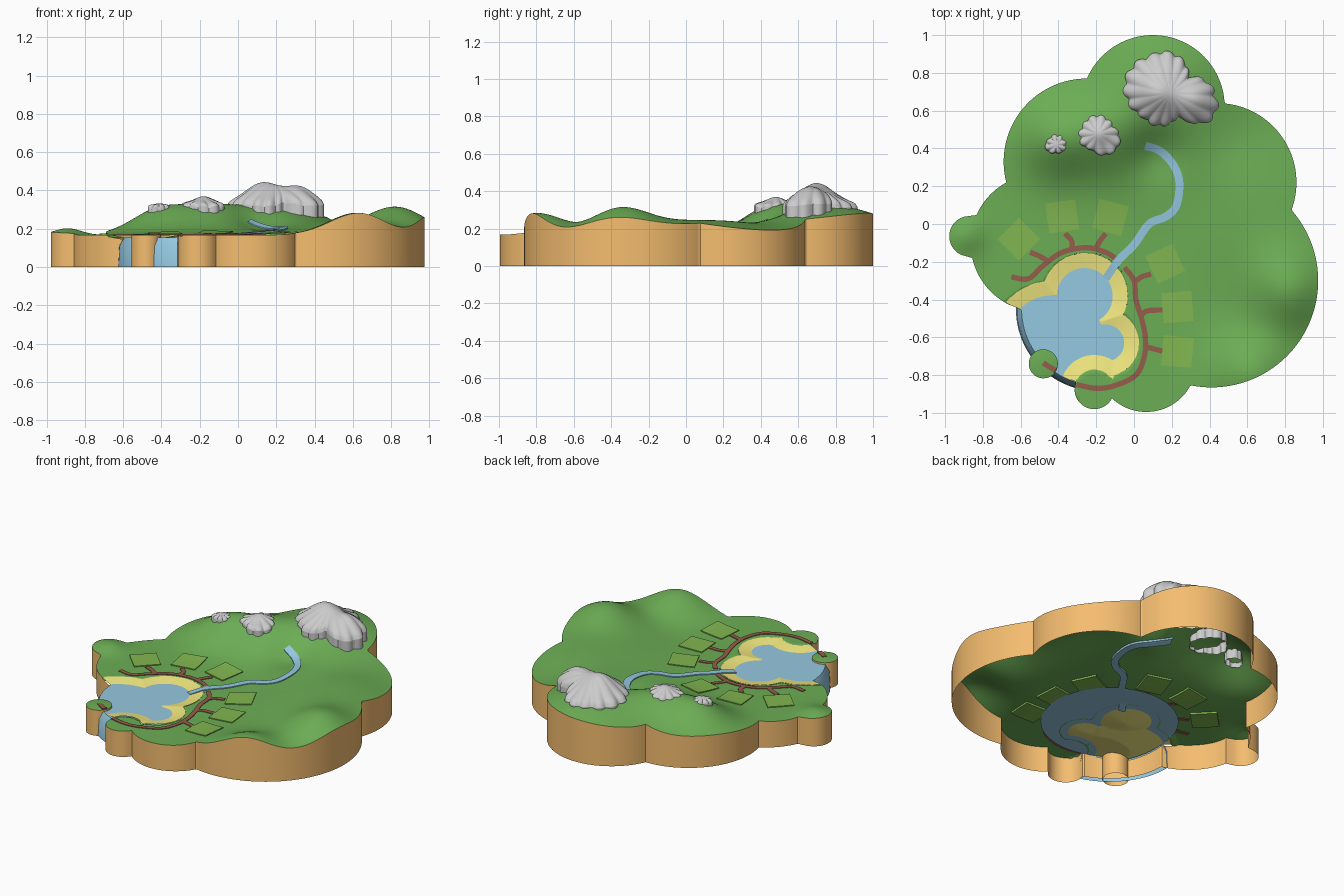
import bpy, bmesh
from math import sin, cos, pi, hypot, exp, sqrt, atan2, radians
from mathutils import Vector

if "Cube" in bpy.data.objects:
    bpy.data.objects.remove(bpy.data.objects["Cube"])

def material(name, r, g, b):
    m = bpy.data.materials.new(name)
    m.diffuse_color = (r, g, b, 1)
    m.use_nodes = True
    m.node_tree.nodes["Principled BSDF"].inputs["Base Color"].default_value = m.diffuse_color
    return m

GRASS = material("grass", .15, .42, .09)
PLOT = material("plot_grass", .22, .47, .08)
SAND = material("sand", .91, .83, .22)
WATER = material("water", .30, .58, .75)
EARTH = material("earth", .91, .51, .16)
PATH = material("path", .30, .11, .07)

# Plan shapes as circles (x, y, radius)
LAKE = (-.19, -.45, .40)
SPIT = (-.21, -.875, .105)
ISLET = (-.48, -.74, .077)
LAND = [(.1, .62, .38), (-.25, .33, .44), (.44, .22, .42), (.41, -.30, .565),
        (.065, -.73, .265), (-.87, -.065, .108), (-.5, -.1, .365), SPIT]
BOWL = [(-.26, -.38, .225), (-.15, -.63, .175), (-.49, -.45, .14), (-.42, -.65, .35)]
# Hills (x, y, height, spread)
HILLS = [(.15, .75, .16, .3), (-.15, .48, .08, .15), (-.42, .45, .115, .14),
         (.12, .38, -.05, .1), (.62, -.8, .115, .15), (.83, -.36, .12, .15),
         (.7, -.03, .07, .25), (.6, .25, .025, .15), (-.89, -.06, .035, .07)]
WATER_Z = .155

def dist(c, x, y):
    return hypot(x - c[0], y - c[1]) - c[2]

def bowl_dist(x, y):
    return max(min(dist(c, x, y) for c in BOWL), -dist(SPIT, x, y))

def height(x, y):
    z = .167 + sum(h * exp(-((x - a)**2 + (y - b)**2) / (2 * s * s)) for a, b, h, s in HILLS)
    d = bowl_dist(x, y)
    return z + .17 * d if d < 0 else z

def land_height(x, y):
    return height(x, y) - (.008 if bowl_dist(x, y) < 0 else 0)

def reach(circles, cx, cy, t):
    """Farthest hit of a ray on a group of circles."""
    best = 0
    for a, b, r in circles:
        p = (a - cx) * cos(t) + (b - cy) * sin(t)
        k = r * r - ((a - cx)**2 + (b - cy)**2 - p * p)
        if k >= 0:
            best = max(best, p + sqrt(k))
    return best

def finish(name, verts, faces, mat, angle=40):
    me = bpy.data.meshes.new(name)
    me.from_pydata(verts, [], faces)
    bm = bmesh.new()
    bm.from_mesh(me)
    bmesh.ops.delete(bm, geom=[v for v in bm.verts if not v.link_faces], context='VERTS')
    bm.to_mesh(me)
    bm.free()
    me.shade_smooth()
    me.set_sharp_from_angle(angle=radians(angle))
    if mat:
        me.materials.append(mat)
    ob = bpy.data.objects.new(name, me)
    bpy.context.collection.objects.link(ob)
    return ob

def polar(name, c, radius, z, rings, n, mat, keep=None, angle=40):
    """Disc-like surface: radius(angle), z(x, y, t)."""
    rad = [radius(2 * pi * i / n) for i in range(n)]
    verts = [(c[0], c[1], z(c[0], c[1], 0))]
    for k in range(1, rings + 1):
        t = k / rings
        for i in range(n):
            a = 2 * pi * i / n
            x, y = c[0] + rad[i] * t * cos(a), c[1] + rad[i] * t * sin(a)
            verts.append((x, y, z(x, y, t)))
    idx = lambda k, i: 1 + (k - 1) * n + i % n
    faces = [(0, idx(1, i), idx(1, i + 1)) for i in range(n)]
    faces += [(idx(k, i), idx(k + 1, i), idx(k + 1, i + 1), idx(k, i + 1))
              for k in range(1, rings) for i in range(n)]
    if keep:
        faces = [f for f in faces if any(keep(*verts[v][:2]) for v in f)]
    finish(name, verts, faces, mat, angle)
    return verts[-n:]

def skirt(name, rim, bottom, mat):
    n = len(rim)
    verts = [(x, y, bottom) for x, y, _ in rim] + list(rim)
    finish(name, verts, [(i, (i + 1) % n, n + (i + 1) % n, n + i) for i in range(n)], mat, 25)

# Rolling land with a hole for the lake, and its cliff wall
C = (0, -.1)
rim = polar("land", C, lambda t: reach(LAND + [LAKE], *C, t),
            lambda x, y, t: land_height(x, y), 64, 540, GRASS,
            keep=lambda x, y: bowl_dist(x, y) > -.025, angle=60)
skirt("cliff", rim, 0, EARTH)

# Sandy lake bed
S = (-.27, -.53)
def sand_radius(t):
    r = 0
    while r < .6:
        x, y = S[0] + r * cos(t), S[1] + r * sin(t)
        if bowl_dist(x, y) > 0 or all(dist(c, x, y) > 0 for c in LAND + [LAKE]):
            break
        r += .002
    return r
polar("beach", S, sand_radius, lambda x, y, t: height(x, y) + .001, 24, 240, SAND)

# Lake surface and the sloping water face where it meets the edge
polar("lake", LAKE, lambda t: .405, lambda x, y, t: WATER_Z, 2, 160, WATER)
verts, faces, n = [], [], 240
for i in range(n):
    a = 2 * pi * i / n
    for r, z in ((.435, 0), (.43, .11), (.405, WATER_Z)):
        verts.append((LAKE[0] + r * cos(a), LAKE[1] + r * sin(a), z))
for i in range(n):
    j = (i + 1) % n
    if any(all(dist(c, *verts[3 * k][:2]) > 0 for c in LAND) for k in (i, j)):
        faces += [(3 * i + k, 3 * j + k, 3 * j + k + 1, 3 * i + k + 1) for k in (0, 1)]
finish("lake_edge", verts, faces, WATER)

# Small round islet
rim = polar("islet_top", ISLET, lambda t: ISLET[2], lambda x, y, t: .172 - .006 * t * t,
            4, 48, GRASS)
skirt("islet_wall", rim, 0, EARTH)

def smooth_path(pts, step=8):
    p = [Vector(q) for q in pts]
    p = [2 * p[0] - p[1]] + p + [2 * p[-1] - p[-2]]
    out = []
    for a, b, c, d in zip(p, p[1:], p[2:], p[3:]):
        for k in range(step):
            t = k / step
            out.append(.5 * (2 * b + (c - a) * t + (2 * a - 5 * b + 4 * c - d) * t * t
                             + (3 * b - a - 3 * c + d) * t**3))
    return out + [p[-2]]

def ribbon(name, pts, width, mat, up, down, zf=height, m=2, round_ends=False):
    """Slab that follows the ground along a path."""
    n, verts, faces = len(pts), [], []
    for i, p in enumerate(pts):
        d = (pts[min(i + 1, n - 1)] - pts[max(i - 1, 0)]).normalized()
        side = Vector((-d.y, d.x))
        top = [p + side * width * (.5 - k / m) for k in range(m + 1)]
        verts += [(q.x, q.y, zf(q.x, q.y) + up) for q in top]
        verts += [(q.x, q.y, zf(q.x, q.y) - down) for q in reversed(top)]
    w = 2 * m + 2
    for i in range(n - 1):
        for k in range(w):
            a, b = i * w + k, i * w + (k + 1) % w
            faces.append((a, b, b + w, a + w))
    faces += [tuple(range(w))[::-1], tuple(range((n - 1) * w, n * w))]
    ob = finish(name, verts, faces, mat, 50)
    bm = bmesh.new()
    bm.from_mesh(ob.data)
    bmesh.ops.recalc_face_normals(bm, faces=bm.faces)
    bm.to_mesh(ob.data)
    bm.free()

# River
ribbon("river", smooth_path([(.06, .415), (.14, .385), (.21, .31), (.24, .22), (.225, .1),
       (.17, .04), (.08, 0), (0, -.11), (-.08, -.19), (-.15, -.29)]), .042, WATER, .006, .012)

# Footpaths
PATHS = [
    [(-.05, -.23), (0, -.3), (.01, -.4), (.04, -.5), (.06, -.6), (.055, -.7), (.01, -.8),
     (-.1, -.855), (-.2, -.87), (-.305, -.85)],
    [(.0, -.31), (.04, -.28), (.09, -.265)],
    [(.03, -.49), (.07, -.46), (.16, -.455)],
    [(.06, -.65), (.1, -.66), (.16, -.675)],
    [(-.65, -.28), (-.56, -.29), (-.48, -.22), (-.38, -.15), (-.25, -.125), (-.15, -.15),
     (-.1, -.18)],
    [(-.55, -.15), (-.5, -.17), (-.45, -.2)],
    [(-.365, -.05), (-.33, -.09), (-.33, -.135)],
    [(-.15, -.05), (-.18, -.09), (-.2, -.125)]]
for i, pts in enumerate(PATHS):
    ribbon(f"footpath_{i + 1}", smooth_path(pts, 6), .028, PATH, .004, .004)
ribbon("islet_footpath", smooth_path([(-.48, -.735), (-.45, -.755), (-.415, -.775)], 4),
       .028, PATH, .005, .004, zf=lambda x, y: .17)

# Square building plots
for i, (x, y, rot) in enumerate([(-.61, -.08, 45), (-.38, .04, 8), (-.125, .035, -15),
                                 (.165, -.21, 25), (.23, -.44, 5), (.23, -.675, -5)]):
    d = Vector((cos(radians(rot)), sin(radians(rot))))
    line = [Vector((x, y)) + d * .16 * (k / 6 - .5) for k in range(7)]
    ribbon(f"plot_{i + 1}", line, .16, PLOT, .006, .012, m=6)

# Grey rocks: scalloped footprint, peaks, rounded rim
def rock(name, c, circles, peaks, base, lobes, bulge):
    def radius(t):
        return reach(circles, *c, t) * (.95 + .09 * abs(sin(lobes * t / 2 + .4)))
    def z(x, y, t):
        a = atan2(y - c[1], x - c[0])
        top = sum(h * exp(-((x - px)**2 + (y - py)**2) / (2 * s * s)) for px, py, h, s in peaks)
        groove = .012 * t * t * (abs(sin(lobes * a / 2 + .4)) - .5)
        return base + top + groove + bulge * sqrt(max(0, 1 - t**6))
    rim = polar(name, c, radius, z, 24, 144, None, angle=70)
    skirt(name + "_foot", rim, base - .05, None)

rock("mountain", (.19, .69),
     [(.12, .72, .17), (.16, .78, .13), (.31, .66, .12), (.34, .63, .1), (.14, .63, .11)],
     [(.13, .7, .10, .085), (.32, .66, .075, .075)], .305, 17, .035)
rock("boulder", (-.19, .475), [(-.19, .485, .09), (-.16, .45, .085), (-.22, .47, .075)],
     [(-.18, .48, .035, .045)], .312, 11, .022)
rock("small_boulder", (-.41, .42), [(-.405, .425, .05), (-.43, .415, .04)],
     [(-.41, .42, .012, .03)], .302, 8, .018)
